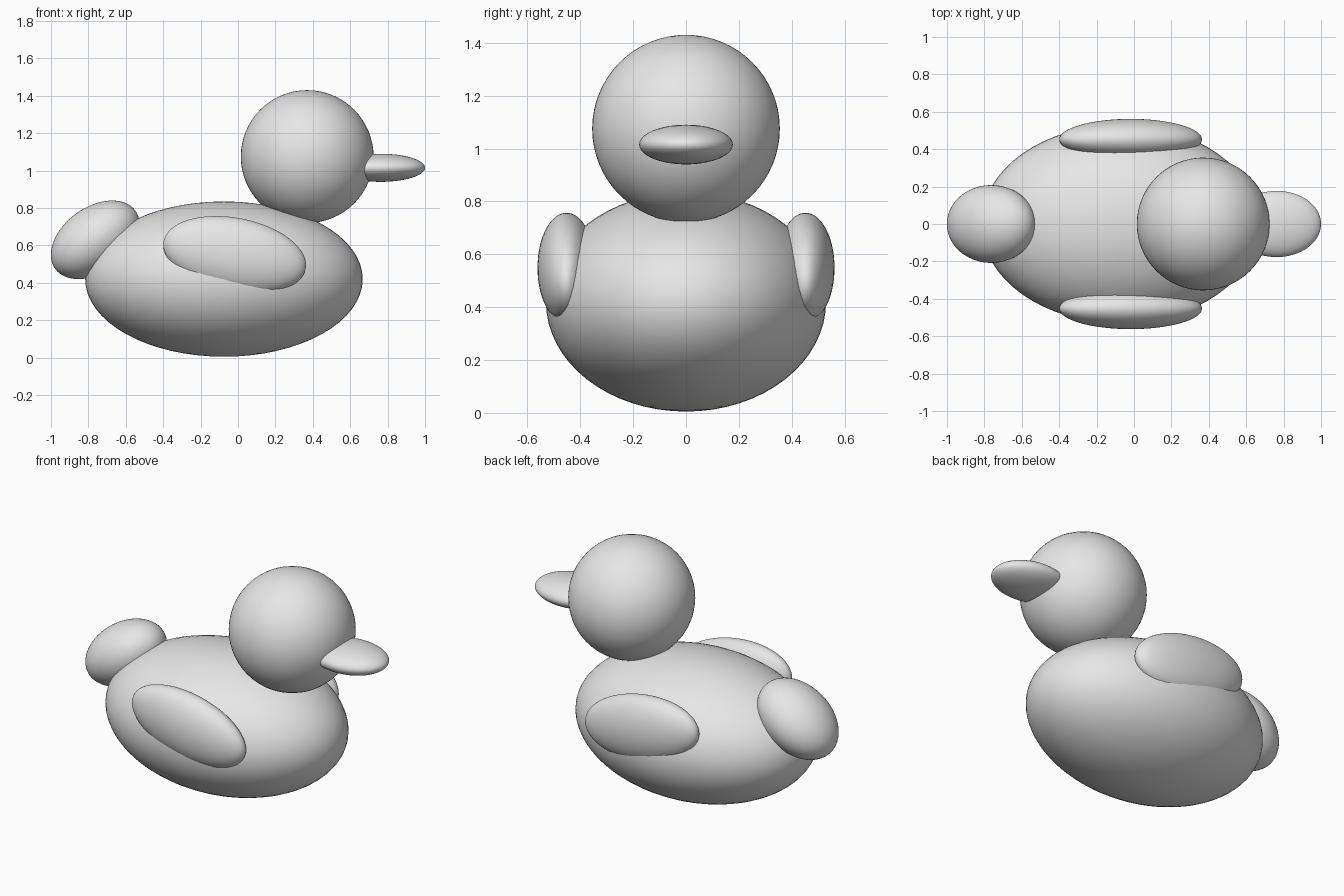
import bpy
import math

# Remove the default cube
cube = bpy.data.objects.get("Cube")
if cube:
    bpy.data.objects.remove(cube, do_unlink=True)

# Single flat colour
grey = bpy.data.materials.new("light_grey")
grey.use_nodes = True
colour = (0.8, 0.8, 0.8, 1)
grey.diffuse_color = colour
grey.node_tree.nodes["Principled BSDF"].inputs["Base Color"].default_value = colour


def ellipsoid(name, centre, radii, pitch=0):
    """Smooth ellipsoid, pitched about the y axis in degrees."""
    bpy.ops.mesh.primitive_uv_sphere_add(
        segments=64, ring_count=32, radius=1, location=centre,
        rotation=(0, math.radians(pitch), 0))
    part = bpy.context.object
    part.name = name
    part.scale = radii
    part.data.materials.append(grey)
    bpy.ops.object.shade_smooth()
    return part


# Body, head and bill, facing +x
ellipsoid("body", (-0.075, 0, 0.42), (0.742, 0.53, 0.415))
ellipsoid("head", (0.37, 0, 1.075), (0.355, 0.355, 0.355))
ellipsoid("bill", (0.763, 0, 1.015), (0.237, 0.177, 0.075))

# Upturned tail
ellipsoid("tail", (-0.763, 0, 0.63), (0.265, 0.208, 0.174), pitch=-36)

# Wings, one on each flank
for name, side in (("wing_front", -1), ("wing_back", 1)):
    ellipsoid(name, (-0.018, side * 0.452, 0.549), (0.387, 0.11, 0.198), pitch=11)
